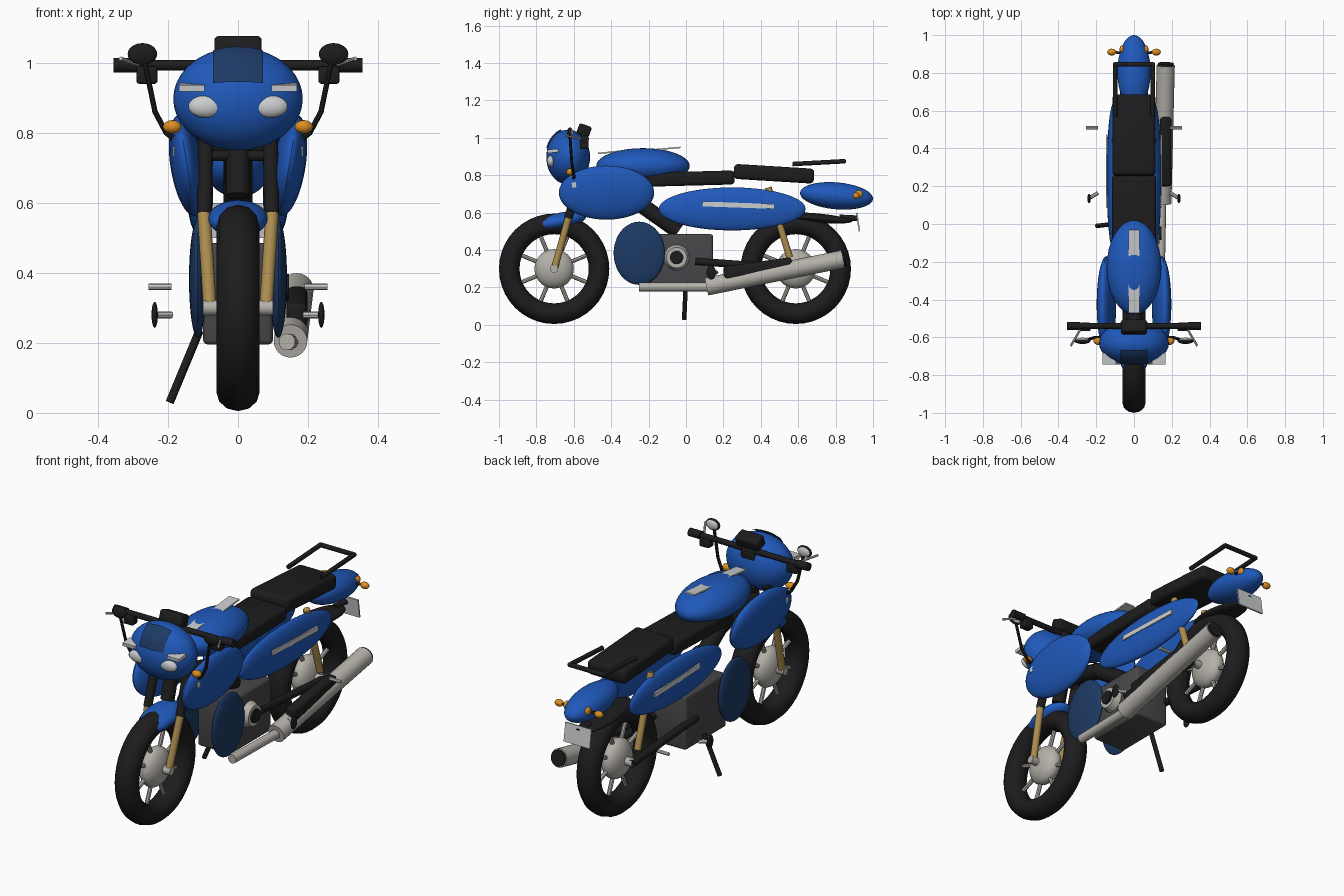
import bpy, bmesh, math
from mathutils import Vector, Matrix

if "Cube" in bpy.data.objects:
    bpy.data.objects.remove(bpy.data.objects["Cube"])


def material(name, r, g, b):
    m = bpy.data.materials.new(name)
    m.diffuse_color = (r, g, b, 1)
    m.use_nodes = True
    m.node_tree.nodes["Principled BSDF"].inputs["Base Color"].default_value = m.diffuse_color
    return m


BLUE = material("body blue", 0.014, 0.10, 0.50)
NAVY = material("dark blue", 0.012, 0.042, 0.13)
BLACK = material("black", 0.012, 0.012, 0.013)
GREY = material("engine grey", 0.065, 0.065, 0.07)
STEEL = material("warm steel", 0.46, 0.44, 0.40)
SILVER = material("silver", 0.60, 0.61, 0.62)
GOLD = material("gold", 0.42, 0.27, 0.08)
AMBER = material("amber", 0.72, 0.27, 0.015)


def finish(name, bm, mat, smooth=True):
    bmesh.ops.recalc_face_normals(bm, faces=bm.faces)
    me = bpy.data.meshes.new(name)
    bm.to_mesh(me)
    bm.free()
    me.materials.append(mat)
    ob = bpy.data.objects.new(name, me)
    bpy.context.collection.objects.link(ob)
    if smooth:
        bpy.ops.object.select_all(action='DESELECT')
        ob.select_set(True)
        bpy.context.view_layer.objects.active = ob
        bpy.ops.object.shade_smooth_by_angle(angle=math.radians(40))
    return ob


def rotation(rx=0, ry=0):
    return Matrix.Rotation(math.radians(ry), 4, 'Y') @ Matrix.Rotation(math.radians(rx), 4, 'X')


def ellipsoid(name, mat, c, half, rx=0, ry=0):
    bm = bmesh.new()
    m = Matrix.Translation(c) @ rotation(rx, ry) @ Matrix.Diagonal((*half, 1))
    bmesh.ops.create_uvsphere(bm, u_segments=32, v_segments=20, radius=1, matrix=m)
    return finish(name, bm, mat)


def box(name, mat, c, size, rx=0, ry=0, bevel=0):
    bm = bmesh.new()
    bmesh.ops.create_cube(bm, size=1, matrix=Matrix.Diagonal((*size, 1)))
    if bevel:
        bmesh.ops.bevel(bm, geom=bm.edges[:], offset=bevel, segments=3, profile=0.5, affect='EDGES')
    bm.transform(Matrix.Translation(c) @ rotation(rx, ry))
    return finish(name, bm, mat, bevel > 0)


def rod(name, mat, pts, r, r2=None, n=14):
    """Round bars along a chain of points, with ball joints at the bends."""
    bm = bmesh.new()
    for i, (a, b) in enumerate(zip(pts, pts[1:])):
        a, b = Vector(a), Vector(b)
        m = Matrix.Translation((a + b) / 2) @ (b - a).to_track_quat('Z', 'Y').to_matrix().to_4x4()
        bmesh.ops.create_cone(bm, cap_ends=True, segments=n, radius1=r,
                              radius2=r if r2 is None else r2, depth=(b - a).length, matrix=m)
        if i:
            bmesh.ops.create_uvsphere(bm, u_segments=n, v_segments=8, radius=r,
                                      matrix=Matrix.Translation(a))
    return finish(name, bm, mat)


def tyre(name, c, major, minor, width, n=40, k=12):
    bm = bmesh.new()
    rings = []
    for i in range(n):
        a = math.tau * i / n
        ring = []
        for j in range(k):
            t = math.tau * j / k
            rad = major + minor * math.cos(t)
            ring.append(bm.verts.new((width * math.sin(t), c[1] + rad * math.cos(a), c[2] + rad * math.sin(a))))
        rings.append(ring)
    for i in range(n):
        p, q = rings[i], rings[(i + 1) % n]
        for j in range(k):
            bm.faces.new((p[j], q[j], q[(j + 1) % k], p[(j + 1) % k]))
    return finish(name, bm, BLACK)


# Wheels: tyre, domed hub, axle and spokes
for label, y in (("front", -0.705), ("rear", 0.587)):
    tyre(label + "_tyre", (0, y, 0.3), 0.24, 0.055, 0.062)
    ellipsoid(label + "_hub", STEEL, (0, y, 0.3), (0.06, 0.105, 0.105))
    rod(label + "_axle", STEEL, [(-0.10, y, 0.3), (0.10, y, 0.3)], 0.022)
    for i in range(8):
        a = math.tau * (i + 0.5) / 8
        rod(f"{label}_spoke_{i}", STEEL, [(0, y + d * math.cos(a), 0.3 + d * math.sin(a)) for d in (0.08, 0.20)], 0.011, n=8)

# Fenders
ellipsoid("front_fender", BLUE, (0, -0.67, 0.555), (0.085, 0.14, 0.045), rx=12)
ellipsoid("rear_fender", BLACK, (0, 0.69, 0.572), (0.075, 0.20, 0.025), rx=-5)

# Main body shells
ellipsoid("nose_fairing", BLUE, (0, -0.63, 0.897), (0.185, 0.117, 0.147))
ellipsoid("fuel_tank", BLUE, (0, -0.23, 0.85), (0.145, 0.25, 0.095))
ellipsoid("tail", BLUE, (0, 0.805, 0.69), (0.088, 0.196, 0.072), rx=-5)

# Windscreen: patch that follows the nose
bm = bmesh.new()
grid = [[None] * 7 for _ in range(7)]
for i in range(7):
    for j in range(7):
        x, t = 0.072 * (i - 3) / 3, math.radians(18 + 54 * j / 6)
        k = math.sqrt(1 - (x / 0.19) ** 2)
        grid[i][j] = bm.verts.new((x, -0.63 - 0.123 * k * math.cos(t), 0.897 + 0.157 * k * math.sin(t)))
for i in range(6):
    for j in range(6):
        bm.faces.new((grid[i][j], grid[i + 1][j], grid[i + 1][j + 1], grid[i][j + 1]))
bmesh.ops.solidify(bm, geom=bm.faces[:], thickness=0.006)
finish("windscreen", bm, NAVY)

# Pale stripes on the tank
box("tank_stripe_front", SILVER, (0, -0.38, 0.926), (0.06, 0.18, 0.008), rx=6)
box("tank_stripe_rear", SILVER, (0, -0.12, 0.941), (0.06, 0.18, 0.008), rx=5)

# Seats and grab rail
box("front_seat", BLACK, (0, 0.01, 0.782), (0.235, 0.50, 0.075), rx=1.5, bevel=0.02)
box("rear_seat", BLACK, (0, 0.47, 0.808), (0.23, 0.43, 0.08), rx=-3.5, bevel=0.022)
rod("grab_rail", BLACK, [(-0.10, 0.57, 0.86), (-0.10, 0.845, 0.875), (0.10, 0.845, 0.875), (0.10, 0.57, 0.86)], 0.012)

# Frame, engine and instruments
rod("frame_spine", BLACK, [(0, -0.56, 0.74), (0, -0.28, 0.67), (0, -0.04, 0.50)], 0.042)
rod("steering_head", BLACK, [(0, -0.60, 0.62), (0, -0.55, 0.80)], 0.035)
rod("fork_clamp", BLACK, [(-0.09, -0.575, 0.735), (0.09, -0.575, 0.735)], 0.015)
box("engine_block", GREY, (0, -0.03, 0.34), (0.20, 0.35, 0.29), bevel=0.015)
rod("engine_cover", STEEL, [(0.09, -0.05, 0.36), (0.135, -0.05, 0.36)], 0.072, 0.055, 28)
rod("engine_cover_cap", BLACK, [(0.13, -0.05, 0.36), (0.145, -0.05, 0.36)], 0.036, n=20)
box("instrument_panel", BLACK, (0, -0.545, 1.04), (0.135, 0.07, 0.06), rx=-20, bevel=0.012)
box("handlebar_clamp", BLACK, (0, -0.545, 0.975), (0.08, 0.05, 0.06), bevel=0.01)
rod("handlebar", BLACK, [(-0.35, -0.54, 0.993), (0.35, -0.54, 0.993)], 0.015)

# Exhaust on the right side
rod("exhaust_pipe", STEEL, [(0.14, -0.25, 0.203), (0.148, 0.14, 0.203)], 0.024)
rod("muffler", STEEL, [(0.150, 0.11, 0.205), (0.168, 0.84, 0.352)], 0.048, n=24)
rod("muffler_tip", BLACK, [(0.167, 0.80, 0.344), (0.1685, 0.85, 0.354)], 0.042, n=24)
box("exhaust_heat_shield", BLACK, (0.168, 0.385, 0.300), (0.06, 0.37, 0.075), rx=8, bevel=0.018)

# Side stand and number plate
rod("side_stand", BLACK, [(-0.11, 0.0, 0.235), (-0.195, -0.01, 0.03)], 0.012)
box("number_plate", SILVER, (0, 0.92, 0.55), (0.155, 0.008, 0.10), rx=8)
rod("plate_bracket", BLACK, [(0, 0.82, 0.575), (0, 0.92, 0.57)], 0.015)

# Mirrored parts
for s, side in ((-1, "left_"), (1, "right_")):
    # Front fork and rear suspension
    rod(side + "fork_lower", GOLD, [(s * 0.08, -0.705, 0.295), (s * 0.098, -0.625, 0.585)], 0.019)
    rod(side + "fork_upper", BLACK, [(s * 0.096, -0.63, 0.57), (s * 0.092, -0.555, 0.82)], 0.022)
    rod(side + "shock", GOLD, [(s * 0.10, 0.44, 0.735), (s * 0.10, 0.555, 0.36)], 0.018)
    rod(side + "swingarm", BLACK, [(s * 0.095, 0.05, 0.34), (s * 0.095, 0.60, 0.30)], 0.02)
    # Side panels
    ellipsoid(side + "front_panel", BLUE, (s * 0.146, -0.425, 0.707), (0.047, 0.255, 0.146), ry=s * 9)
    ellipsoid(side + "middle_panel", BLUE, (s * 0.108, 0.247, 0.62), (0.037, 0.393, 0.115))
    ellipsoid(side + "lower_panel", NAVY, (s * 0.115, -0.25, 0.383), (0.025, 0.137, 0.169))
    box(side + "middle_stripe", SILVER, (s * 0.144, 0.28, 0.64), (0.009, 0.385, 0.026), rx=-2)
    box(side + "front_stripe", SILVER, (s * 0.181, -0.565, 0.755), (0.009, 0.09, 0.028), rx=12)
    # Lights
    ellipsoid(side + "headlight", SILVER, (s * 0.092, -0.722, 0.875), (0.05, 0.022, 0.032))
    box(side + "brow_stripe", SILVER, (s * 0.132, -0.712, 0.93), (0.072, 0.06, 0.018), rx=6)
    ellipsoid(side + "front_indicator", AMBER, (s * 0.188, -0.62, 0.817), (0.026, 0.02, 0.019))
    ellipsoid(side + "rear_indicator", AMBER, (s * 0.118, 0.91, 0.69), (0.024, 0.018, 0.018))
    rod(side + "rear_indicator_stalk", BLACK, [(s * 0.06, 0.905, 0.69), (s * 0.11, 0.91, 0.69)], 0.007)
    ellipsoid(side + "tail_light", AMBER, (s * 0.064, 0.925, 0.70), (0.012, 0.02, 0.02))
    # Hand controls
    rod(side + "grip", BLACK, [(s * 0.285, -0.54, 0.993), (s * 0.355, -0.54, 0.993)], 0.021)
    box(side + "switch_box", BLACK, (s * 0.26, -0.545, 0.965), (0.06, 0.045, 0.05), bevel=0.008)
    rod(side + "lever", SILVER, [(s * 0.285, -0.56, 0.995), (s * 0.335, -0.645, 1.012)], 0.006, n=8)
    # Mirrors with reflective backs
    ellipsoid(side + "mirror", BLACK, (s * 0.273, -0.62, 1.025), (0.042, 0.015, 0.031))
    ellipsoid(side + "mirror_glass", SILVER, (s * 0.273, -0.613, 1.025), (0.035, 0.011, 0.025))
    rod(side + "mirror_stalk", BLACK, [(s * 0.185, -0.60, 0.785), (s * 0.205, -0.60, 0.80), (s * 0.237, -0.61, 0.86), (s * 0.266, -0.62, 1.0)], 0.008, n=8)
    # Foot controls
    rod(side + "rear_peg", SILVER, [(s * 0.19, 0.51, 0.36), (s * 0.255, 0.51, 0.36)], 0.009, n=8)
    rod(side + "front_peg", SILVER, [(s * 0.19, 0.165, 0.28), (s * 0.24, 0.135, 0.28)], 0.01, n=8)
    ellipsoid(side + "foot_pedal", BLACK, (s * 0.238, 0.135, 0.28), (0.009, 0.025, 0.037))
